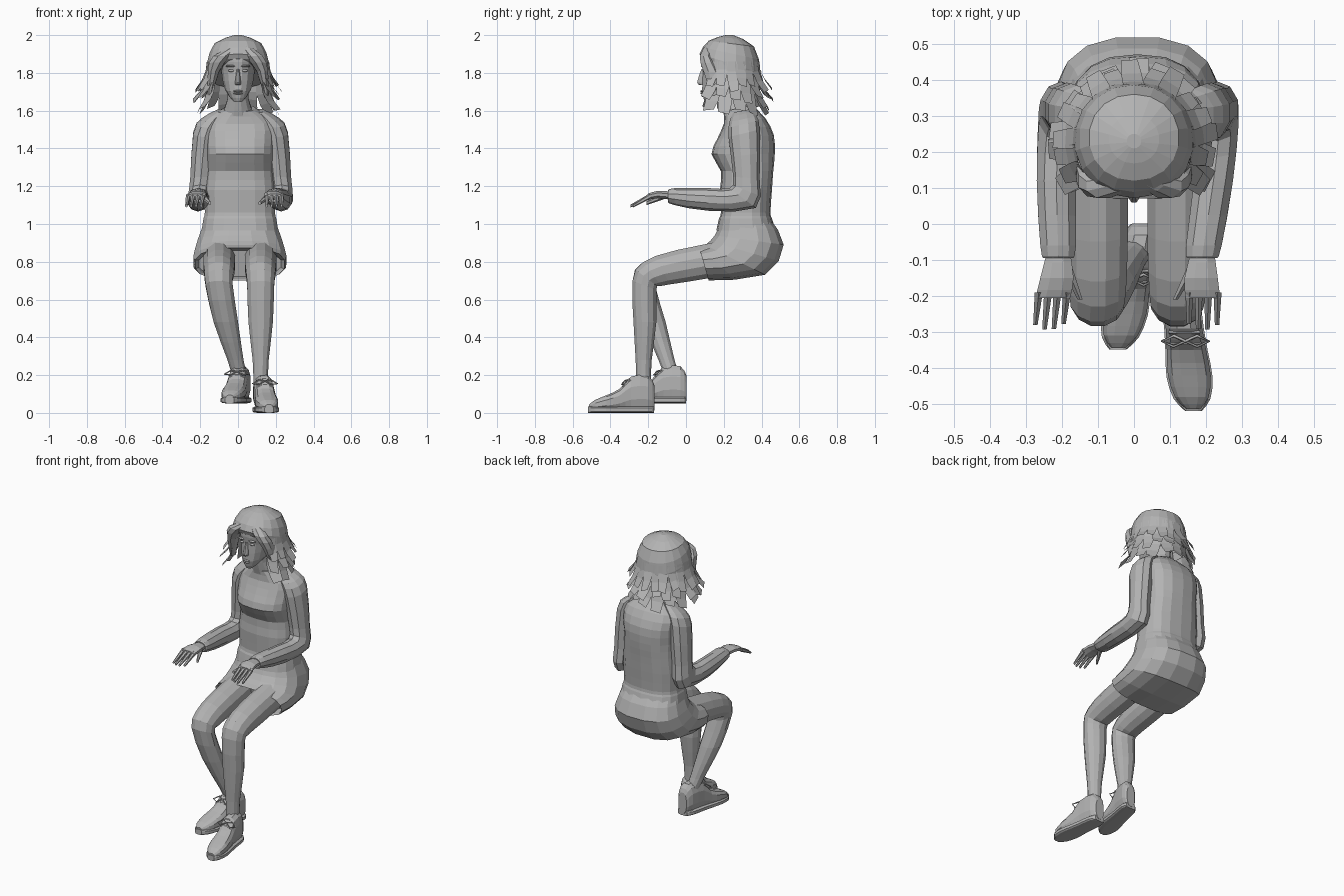
import bpy, bmesh, math, random
from mathutils import Vector

if "Cube" in bpy.data.objects:
    bpy.data.objects.remove(bpy.data.objects["Cube"], do_unlink=True)
random.seed(4)

grey = bpy.data.materials.new("plain_grey")
grey.use_nodes = True
grey.diffuse_color = (.45, .45, .45, 1)
grey.node_tree.nodes["Principled BSDF"].inputs["Base Color"].default_value = grey.diffuse_color


def finish(name, bm):
    mesh = bpy.data.meshes.new(name)
    bm.to_mesh(mesh)
    bm.free()
    mesh.materials.append(grey)
    obj = bpy.data.objects.new(name, mesh)
    bpy.context.collection.objects.link(obj)


# Cross-sections: half width, then the (y, z) of the front and back edges
def ring(half, front, back, x=0):
    return Vector((x, *front)), Vector((x, *back)), Vector((half, 0, 0))


def level(half, front_y, back_y, z):
    return ring(half, (front_y, z), (back_y, z))


def upright(half, y, top, bottom, x=0):
    return ring(half, (y, top), (y, bottom), x)


def moved(section, offset):
    front, back, half = section
    return front + offset, back + offset, half


def smooth_sections(rings):
    """Insert one section halfway along a smooth curve through each pair."""
    result = [rings[0]]
    last = len(rings) - 1
    for i in range(last):
        before, start = rings[max(i - 1, 0)], rings[i]
        end, after = rings[i + 1], rings[min(i + 2, last)]
        middle = [(b + c) * .5 + (b + c - a - d) / 16
                  for a, b, c, d in zip(before, start, end, after)]
        result += [middle, end]
    return result


def signed_power(value, power):
    return math.copysign(abs(value) ** power, value)


def loft(name, rings, sides=12, power=1):
    bm = bmesh.new()
    loops = []
    for front, back, half in smooth_sections(rings):
        middle, reach = (front + back) / 2, (front - back) / 2
        loop = []
        for i in range(sides):
            angle = math.tau * (i + .5) / sides
            across = signed_power(math.cos(angle), power)
            along = signed_power(math.sin(angle), power)
            loop.append(bm.verts.new(middle + half * across + reach * along))
        loops.append(loop)
    for low, high in zip(loops, loops[1:]):
        for i in range(sides):
            j = (i + 1) % sides
            bm.faces.new((low[i], low[j], high[j], high[i]))
    bm.faces.new(loops[0])
    bm.faces.new(loops[-1])
    bmesh.ops.recalc_face_normals(bm, faces=bm.faces)
    finish(name, bm)


def ball(name, centre, size):
    bm = bmesh.new()
    bmesh.ops.create_uvsphere(bm, u_segments=12, v_segments=8, radius=1)
    bmesh.ops.scale(bm, vec=size, verts=bm.verts)
    bmesh.ops.translate(bm, vec=centre, verts=bm.verts)
    finish(name, bm)


def cord(name, points, radius):
    curve = bpy.data.curves.new(name, "CURVE")
    curve.dimensions = "3D"
    curve.bevel_depth, curve.bevel_resolution = radius, 0
    line = curve.splines.new("POLY")
    line.points.add(len(points) - 1)
    for point, place in zip(line.points, points):
        point.co = (*place, 1)
    curve.materials.append(grey)
    bpy.context.collection.objects.link(bpy.data.objects.new(name, curve))


# Sweater with a full bust, sloping shoulders and a rolled hem
body_shift = Vector((.01, 0, 0))
sweater = [level(.205, .16, .475, .965), level(.195, .175, .455, 1.03), level(.188, .185, .447, 1.06),
           level(.19, .18, .455, 1.18), level(.18, .185, .462, 1.28), level(.18, .135, .47, 1.37),
           ring(.185, (.165, 1.45), (.465, 1.47)), ring(.18, (.2, 1.53), (.42, 1.56)),
           ring(.08, (.2, 1.595), (.35, 1.63))]
loft("sweater", [moved(r, body_shift) for r in sweater], sides=18, power=.8)

# Shorts, folded inward at the front hem
shorts = [ring(.185, (.19, 1.03), (.445, 1.03)), ring(.225, (.15, .94), (.52, .89)),
          ring(.25, (.1, .89), (.42, .73)), ring(.24, (.07, .875), (.12, .7)),
          ring(.22, (.15, .86), (.18, .72))]
loft("shorts", [moved(r, body_shift) for r in shorts], sides=16, power=.8)

# Neck and head
loft("neck", [ring(.085, (.2, 1.57), (.35, 1.6)), ring(.058, (.18, 1.65), (.31, 1.67)),
              ring(.058, (.17, 1.72), (.32, 1.74))])
loft("head", [ring(.03, (.1, 1.645), (.2, 1.67)), ring(.07, (.083, 1.7), (.32, 1.73)),
              level(.09, .088, .37, 1.81), level(.09, .083, .35, 1.9),
              level(.05, .15, .28, 1.97)], sides=16, power=.9)
loft("nose", [level(.008, .08, .12, 1.82), level(.017, .057, .11, 1.75),
              level(.013, .074, .11, 1.735)], sides=8)
for height in (1.692, 1.703):
    ball("lip", (0, .086, height), (.025, .01, .006))
for side in (-1, 1):
    ball("eye", (side * .036, .096, 1.812), (.018, .008, .007))
    ball("brow", (side * .04, .09, 1.836), (.026, .01, .006))

# Hair cap with a swept fringe on each side of the parting
loft("hair_cap", [ring(.165, (.1, 1.86), (.37, 1.72)), ring(.165, (.072, 1.9), (.395, 1.8)),
                  ring(.125, (.12, 1.97), (.36, 1.94)), level(.02, .21, .25, 2)], sides=18, power=.95)
for side in (-1, 1):
    loft("fringe", [ring(.02, (.11, 1.955), (.16, 1.955), .02),
                    ring(.05, (.07, 1.89), (.14, 1.89), side * .085),
                    ring(.032, (.088, 1.81), (.19, 1.8), side * .13),
                    ring(.012, (.14, 1.67), (.19, 1.67), side * .15)], sides=8)


# Broad flicked locks, in three layers around the sides and back
def lock(bm, angle, top, length, flare, spread):
    lean = random.uniform(-.08, .08)
    rows = []
    for step in range(4):
        u = step / 3
        radius = .165 * (1 + flare * u * u)
        row = []
        for edge in (-1, 1):
            turn = angle + lean * u + edge * spread * (1 - .45 * u * u)
            row.append(bm.verts.new((radius * math.sin(turn), .225 - radius * math.cos(turn),
                                     top - length * u + edge * lean * u * .15)))
        rows.append(row)
    for low, high in zip(rows, rows[1:]):
        bm.faces.new((low[0], high[0], high[1], low[1]))


hair = bmesh.new()
for layer in range(3):
    count = 15 - 2 * layer
    for i in range(count):
        angle = math.radians(62 + 236 * i / (count - 1))
        lock(hair, angle, 1.86 - .06 * layer, random.uniform(.12, .16),
             random.uniform(.25, .46), 2.7 / count)
finish("hair_locks", hair)


# Arms: sleeve, palm, fingers and thumb, drifting to the right as they reach forward
def arm_part(name, side, rings, sides):
    placed = []
    for x, section in rings:
        y = (section[0].y + section[1].y) / 2
        placed.append(moved(section, Vector((side * x + .06 * (y - .08), 0, 0))))
    loft(name, placed, sides)


for label, side in (("left", 1), ("right", -1)):
    arm_part(label + "_sleeve", side, [
        (.1, ring(.03, (.25, 1.59), (.35, 1.61))), (.15, ring(.06, (.23, 1.54), (.375, 1.57))),
        (.188, ring(.066, (.225, 1.46), (.39, 1.5))),
        (.21, ring(.06, (.25, 1.25), (.39, 1.24))), (.22, ring(.06, (.23, 1.19), (.37, 1.085))),
        (.218, upright(.057, .12, 1.19, 1.07)), (.202, upright(.052, -.06, 1.19, 1.1)),
        (.2, upright(.044, -.095, 1.18, 1.115))], 10)
    arm_part(label + "_palm", side, [
        (.2, upright(.033, -.07, 1.172, 1.125)), (.2, upright(.05, -.15, 1.177, 1.135)),
        (.208, upright(.052, -.205, 1.16, 1.125))], 8)
    for i in range(4):
        reach = .044 + .008 * math.sin(i)
        arm_part(label + "_finger", side, [
            (.17 + .026 * i + .002 * k,
             upright(.013 - .003 * k, -.19 - reach * k, 1.163 - .03 * k, 1.132 - .022 * k))
            for k in range(3)], 6)
    arm_part(label + "_thumb", side, [
        (.175, upright(.018, -.12, 1.165, 1.13)), (.132, upright(.008, -.21, 1.12, 1.1))], 6)

# Legs: one profile, with the right shin swinging back and inward
leg = [ring(.085, (.33, .94), (.36, .75)), ring(.086, (-.05, .865), (0, .69)),
       ring(.08, (-.23, .8), (-.13, .67)), ring(.074, (-.285, .7), (-.155, .65)),
       level(.067, -.28, -.155, .48), level(.044, -.268, -.18, .28), level(.04, -.265, -.185, .16)]
for label, hip, swing in (("left", .12, Vector((0, 0, 0))), ("right", -.1, Vector((.115, .16, 0)))):
    loft(label + "_leg", [moved(r, Vector((hip, 0, 0)) + swing * max(0, (.62 - r[0].z) / .45))
                          for r in leg])


# Shoes with soles, laces and bows
def shoe(label, heel, toe):
    def along(y):
        return heel.lerp(toe, (-.17 - y) / .35) + Vector((0, y, 0))

    uppers, soles = [], []
    for half, y, top in ((.03, -.168, .15), (.049, -.2, .2), (.052, -.29, .195), (.056, -.35, .13),
                         (.061, -.42, .095), (.048, -.48, .07), (.02, -.513, .045)):
        uppers.append(moved(upright(half, 0, top, .012), along(y)))
        soles.append(moved(upright(half + .004, 0, .035, 0), along(y * 1.01)))
    loft(label + "_shoe", uppers, power=.75)
    loft(label + "_sole", soles, power=.5)
    for row in range(3):
        middle = along(-.3 - .03 * row) + Vector((0, 0, .188 - .032 * row))
        cord(label + "_lace", [middle + Vector((s * .042, 0, -.02 * abs(s)))
                               for s in (-1, -.4, .4, 1)], .005)
    knot = along(-.325) + Vector((0, 0, .17))
    for side in (-1, 1):
        tip = knot + Vector((side * .065, 0, -.015))
        bend = Vector((0, .015, .012))
        middle = (knot + tip) / 2
        cord(label + "_bow", [knot, middle + bend, tip, middle - bend, knot], .004)


shoe("left", Vector((.125, 0, 0)), Vector((.165, 0, 0)))
shoe("right", Vector((.025, .17, .05)), Vector((-.045, .17, .05)))
